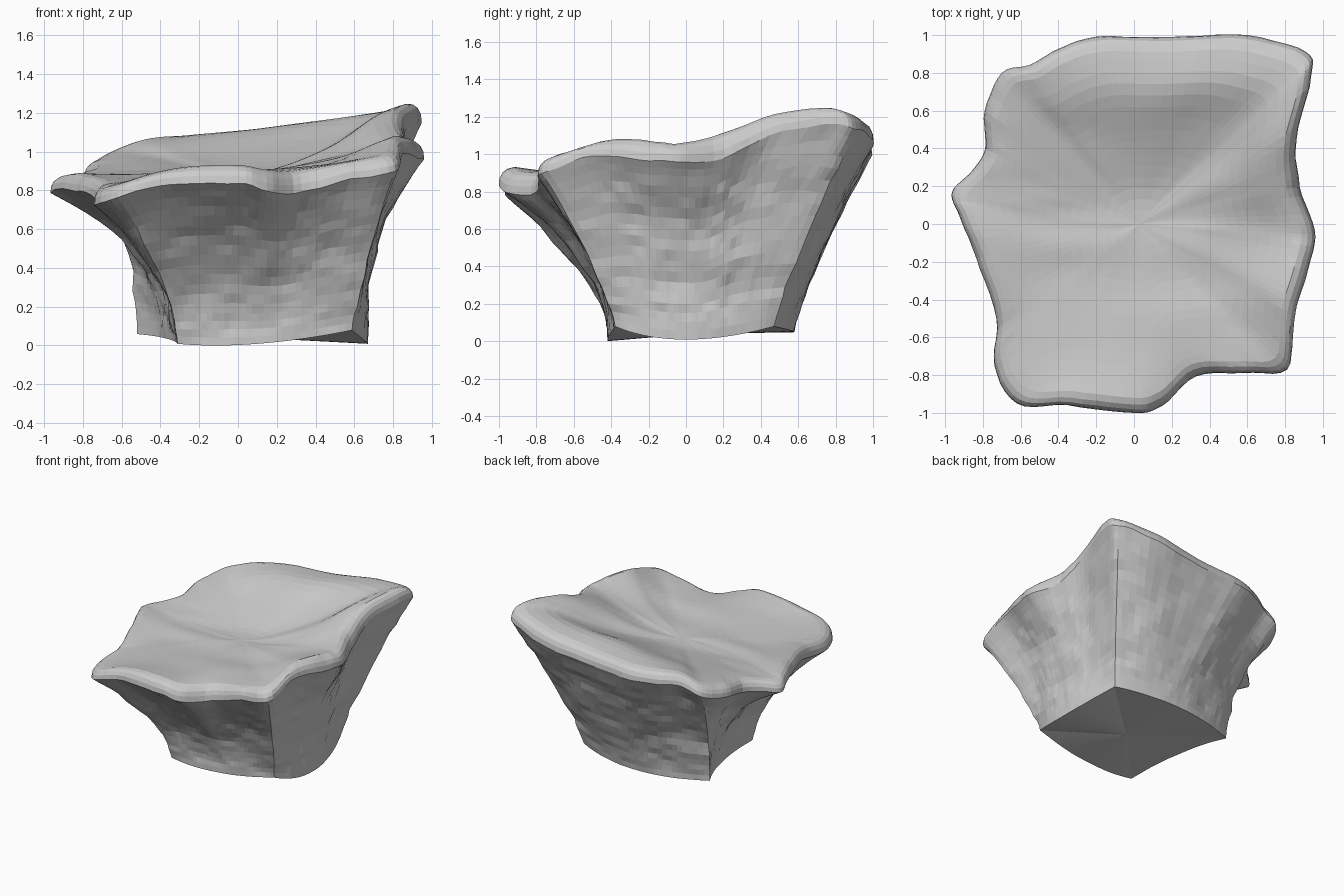
import bpy, bmesh
from math import exp
from mathutils import Vector, noise

if "Cube" in bpy.data.objects:
    bpy.data.objects.remove(bpy.data.objects["Cube"])

# Upper rim outline, counter-clockwise from the front right corner (x, y, top height)
RIM = [(.81, -.77, .97), (.84, -.55, 1.05), (.87, -.40, 1.07), (.95, -.15, 1.06),
       (.96, -.03, 1.05), (.88, .20, 1.09), (.86, .45, 1.19), (.94, .78, 1.25),
       (.91, .91, 1.22), (.60, 1.0, 1.17), (.20, .99, 1.11), (-.20, .99, 1.08),
       (-.40, .93, 1.07), (-.55, .84, 1.05), (-.70, .80, .99), (-.79, .60, .94),
       (-.79, .40, .91), (-.87, .27, .88), (-.965, .17, .86), (-.93, .05, .88),
       (-.83, -.18, .87), (-.73, -.50, .84), (-.74, -.75, .81), (-.62, -.95, .84),
       (-.35, -.96, .91), (0, -1.0, .92), (.15, -.96, .89), (.33, -.81, .89),
       (.58, -.79, .94)]
CORNERS = [0, 8, 14, 23, 29]

# Base corners and side middles (x, y, z, flare exponent of the side wall)
BASE = [(.59, -.38, .07, 1.3), (.67, .0, .0, 2.6), (.58, .47, .07, 1.2),
        (.05, .58, .04, 1.3), (-.52, .44, .05, 1.9), (-.38, .08, .03, 2.5),
        (-.31, -.40, .0, 1.6), (.10, -.42, .0, 2.1)]
SUB = 5
CENTRE = Vector((.03, 0, .875))
params = [i / SUB for i in range(29 * SUB)]
n = len(params)


def rough(p, scale, octaves=4):
    return noise.fractal(Vector(p) * scale, 0.8, 2.1, octaves)


def rim_at(u):
    """Smooth curve through the rim points, slightly chipped."""
    i = int(u)
    t = u - i
    a, b, c, d = (Vector(RIM[(i + k) % 29]) for k in (-1, 0, 1, 2))
    p = .5 * (2 * b + (c - a) * t + (2 * a - 5 * b + 4 * c - d) * t * t
              + (3 * b - a - 3 * c + d) * t ** 3)
    return p + p.normalized() * .009 * rough(p, 6)


def base_at(u):
    side = max(k for k in range(4) if CORNERS[k] <= u)
    t = (u - CORNERS[side]) / (CORNERS[side + 1] - CORNERS[side])
    w = ((1 - t) * (1 - 2 * t), 4 * t * (1 - t), t * (2 * t - 1))
    pts = [BASE[(side * 2 + k) % 8] for k in range(3)]
    return [sum(w[k] * pts[k][c] for k in range(3)) for c in range(4)]


rim_pts = [rim_at(u) for u in params]
# lip thickness, thinner towards the left tip
lips = [.095 + .03 * rough(p, 2.5, 2) - .05 * max(0, -p.x - .6) for p in rim_pts]


def blurred_rim(width):
    """Rim points averaged along the outline, for the calmer inner surface."""
    m = int(width * 3) + 1
    w = [exp(-.5 * (k / width) ** 2) for k in range(-m, m + 1)]
    return [sum((rim_pts[(i + k - m) % n] * w[k] for k in range(2 * m + 1)),
                Vector()) / sum(w) for i in range(n)]


def wall_ring(h):
    ring = []
    for u, rim, lip in zip(params, rim_pts, lips):
        bx, by, bz, flare = base_at(u)
        f = h ** flare
        p = Vector((bx + (rim.x - bx) * f, by + (rim.y - by) * f,
                    bz + (rim.z - lip - bz) * h))
        out = Vector((p.x, p.y, 0)).normalized()
        amount = .019 * min(1, .2 + 6 * h) * min(1, 4 * (1 - h) + .2)
        ring.append(p + out * amount * rough((p.x, p.y, p.z * 1.6), 3.5, 5))
    return ring


def top_ring(s, drop=0):
    ring = []
    soft = blurred_rim(.3 + 22 * (1 - s))
    for rim, calm, lip in zip(rim_pts, soft, lips):
        p = CENTRE.lerp(rim.lerp(calm, .5 * (1 - s)), s)
        # the back rises early and then levels out into a shelf
        reach = .9 - .16 * max(0, rim.y / rim.xy.length)
        t = s / reach
        t = t ** 1.6 if t < .8 else .7 + .3 * min(1, (t - .8) / .2) ** .8
        p.z = CENTRE.z + (calm.z - CENTRE.z) * t - drop * lip
        # long shallow ledges running across the top
        p.z += .018 * rough((p.x * .6 + 4, p.y * 2, 0), 2.4) * (1 - s ** 6)
        ring.append(p)
    return ring


# Flared side walls, rounded lip, then dished top
rings = [wall_ring(h) for h in (0, .05, .1, .15, .2, .26, .32, .38, .44, .5, .56, .62,
                                .68, .74, .8, .86, .92, .96, 1)]
rings += [top_ring(s, d) for s, d in ((.995, .6), (.98, .3), (.955, .1), (.92, 0))]
rings += [top_ring(s) for s in (.87, .81, .75, .69, .63, .57, .51, .45, .39, .33,
                                .27, .21, .15, .09)]

bm = bmesh.new()
verts = [[bm.verts.new(p) for p in ring] for ring in rings]
for lo, hi in zip(verts, verts[1:]):
    for i in range(n):
        j = (i + 1) % n
        bm.faces.new((lo[i], lo[j], hi[j], hi[i]))

# Closing fans for the top centre and the underside
top = bm.verts.new((CENTRE.x, CENTRE.y, sum(v.co.z for v in verts[-1]) / n))
under = bm.verts.new((.1, .03, .03))
for i in range(n):
    j = (i + 1) % n
    bm.faces.new((verts[-1][i], verts[-1][j], top))
    bm.faces.new((verts[0][j], verts[0][i], under))

# Relax the dished top so no folds fan out from its centre
inner = [v for ring in verts[23:] for v in ring] + [top]
for _ in range(6):
    bmesh.ops.smooth_vert(bm, verts=inner, factor=.5, use_axis_z=True)

bmesh.ops.recalc_face_normals(bm, faces=bm.faces)
low = min(v.co.z for v in bm.verts)
for v in bm.verts:
    v.co.z -= low
mesh = bpy.data.meshes.new("flared_rock")
bm.to_mesh(mesh)
bm.free()
rock = bpy.data.objects.new("flared_rock", mesh)
bpy.context.collection.objects.link(rock)
